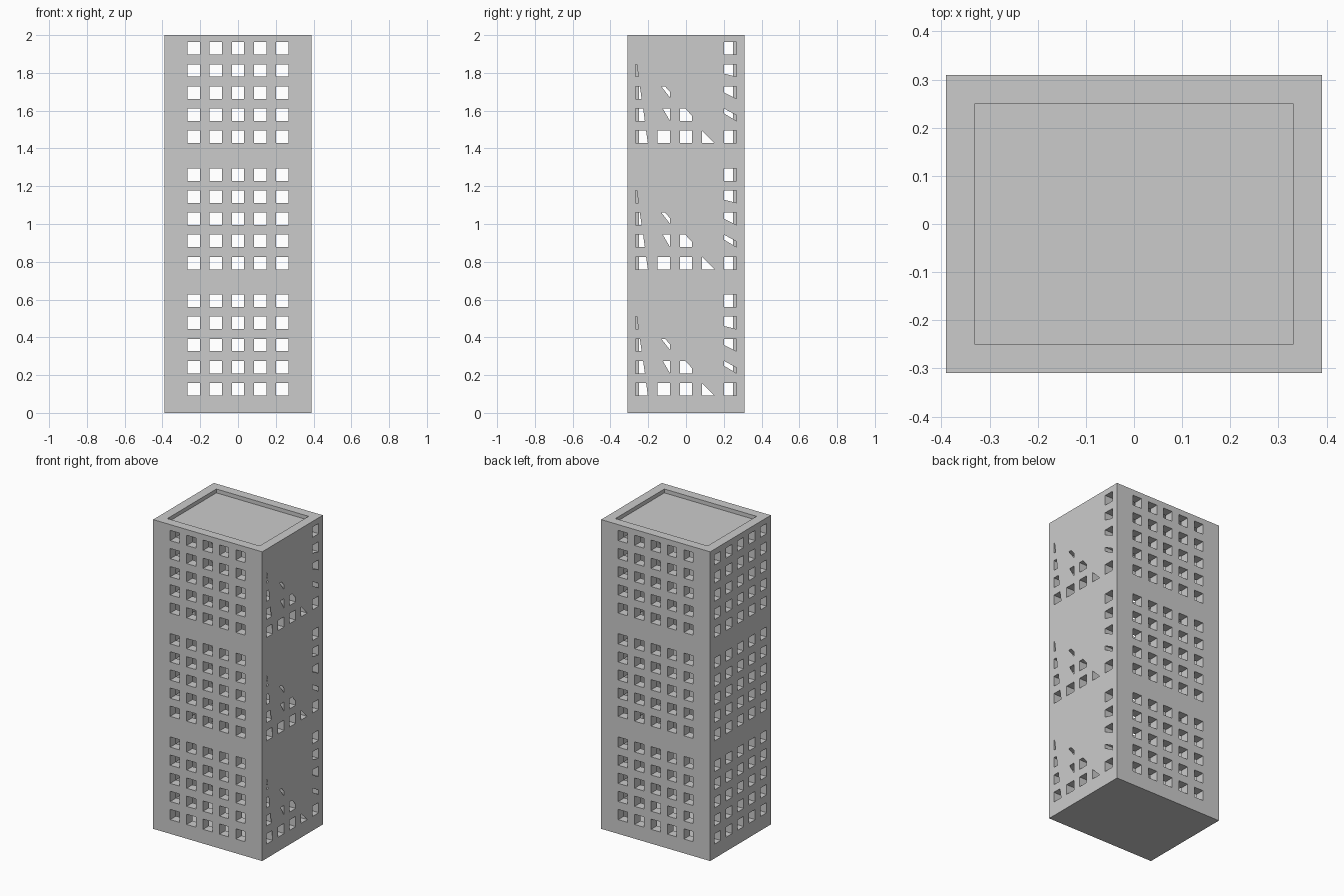
import bpy, bmesh
from mathutils import Vector

if "Cube" in bpy.data.objects:
    bpy.data.objects.remove(bpy.data.objects["Cube"])

HX, HY, H = 0.39, 0.31, 2.0      # half width, half depth, height
T = 0.06                         # wall thickness
W = 0.033                        # half window size
ROOF = 1.975
cols = [(i - 2) * 0.1175 for i in range(5)]
rows = [0.125 + 0.1172 * r + 0.668 * g for g in range(3) for r in range(5)]


def make_object(name, bm):
    bmesh.ops.remove_doubles(bm, verts=bm.verts, dist=1e-5)
    me = bpy.data.meshes.new(name)
    bm.to_mesh(me)
    bm.free()
    ob = bpy.data.objects.new(name, me)
    bpy.context.collection.objects.link(ob)
    return ob


def face(bm, pts):
    bm.faces.new([bm.verts.new(p) for p in pts])


def lines(centres, lo, hi):
    return [lo] + [c + s * W for c in centres for s in (-1, 1)] + [hi]


# Partly or fully closed windows on the right side, in window units (0..1)
FULL = [(0, 0), (1, 0), (1, 1), (0, 1)]
closed = {(c, r): [FULL] for c, r in
          [(0, 4), (1, 3), (1, 4), (2, 2), (2, 3), (2, 4),
           (3, 1), (3, 2), (3, 3), (3, 4)]}
closed.update({
    (0, 0): [[(1, 0), (1, 1), (.86, 1)]],
    (0, 1): [[(.76, 0), (1, 0), (1, 1), (.62, 1)]],
    (0, 2): [[(.5, 0), (1, 0), (1, 1), (.36, 1)]],
    (0, 3): [[(.25, 0), (1, 0), (1, 1), (.11, 1)]],
    (1, 1): [[(0, 0), (1, 0), (.42, 1), (0, 1)]],
    (1, 2): [[(0, 0), (1, 0), (1, .1), (.3, 1), (0, 1)],
             [(1, .55), (1, 1), (.6, 1)]],
    (2, 1): [[(1, .4), (1, 1), (.45, 1)]],
    (3, 0): [[(1, 0), (1, 1), (0, 1)]],
    (4, 1): [[(0, 0), (1, 0), (0, .6)], [(1, .45), (1, 1), (0, 1)]],
    (4, 2): [[(0, 0), (1, 0), (0, .5)]],
    (4, 3): [[(0, 0), (1, 0), (0, .25)]],
})


def wall(name, n, half, dist, covers=None):
    """Windowed wall with outer skin, inner skin, reveals and top rim."""
    bm = bmesh.new()
    n = Vector((*n, 0))
    t = Vector((-n.y, n.x, 0))

    def p(u, z, d=0):
        return t * u + n * (dist - d) + Vector((0, 0, z))

    zs = lines(rows, 0, H)
    uo = lines(cols, -half, half)
    ui = lines(cols, -half + T, half - T)
    for i in range(len(uo) - 1):
        for j in range(len(zs) - 1):
            z0, z1 = zs[j], zs[j + 1]
            outer = [p(uo[i], z0), p(uo[i + 1], z0), p(uo[i + 1], z1), p(uo[i], z1)]
            inner = [p(ui[i], z0, T), p(ui[i + 1], z0, T), p(ui[i + 1], z1, T), p(ui[i], z1, T)]
            if i % 2 and j % 2:      # window opening: reveals
                for k in range(4):
                    m = (k + 1) % 4
                    face(bm, [outer[k], outer[m], inner[m], inner[k]])
                for poly in (covers or {}).get((i // 2, (j // 2) % 5), []):
                    face(bm, [p(uo[i] + a * 2 * W, z0 + b * 2 * W) for a, b in poly])
            else:
                face(bm, outer)
                face(bm, inner[::-1])
    # top rim
    for i in range(len(uo) - 1):
        face(bm, [p(uo[i], H), p(uo[i + 1], H), p(ui[i + 1], H, T), p(ui[i], H, T)])
    return make_object(name, bm)


def plate(name, hx, hy, z, up):
    bm = bmesh.new()
    pts = [(-hx, -hy, z), (hx, -hy, z), (hx, hy, z), (-hx, hy, z)]
    face(bm, pts if up else pts[::-1])
    return make_object(name, bm)


wall("front_wall", (0, -1), HX, HY)
wall("back_wall", (0, 1), HX, HY)
wall("left_wall", (-1, 0), HY, HX)
wall("right_wall", (1, 0), HY, HX, closed)
# Sunken roof and base
plate("roof", HX - T, HY - T, ROOF, True)
plate("base", HX, HY, 0, False)
